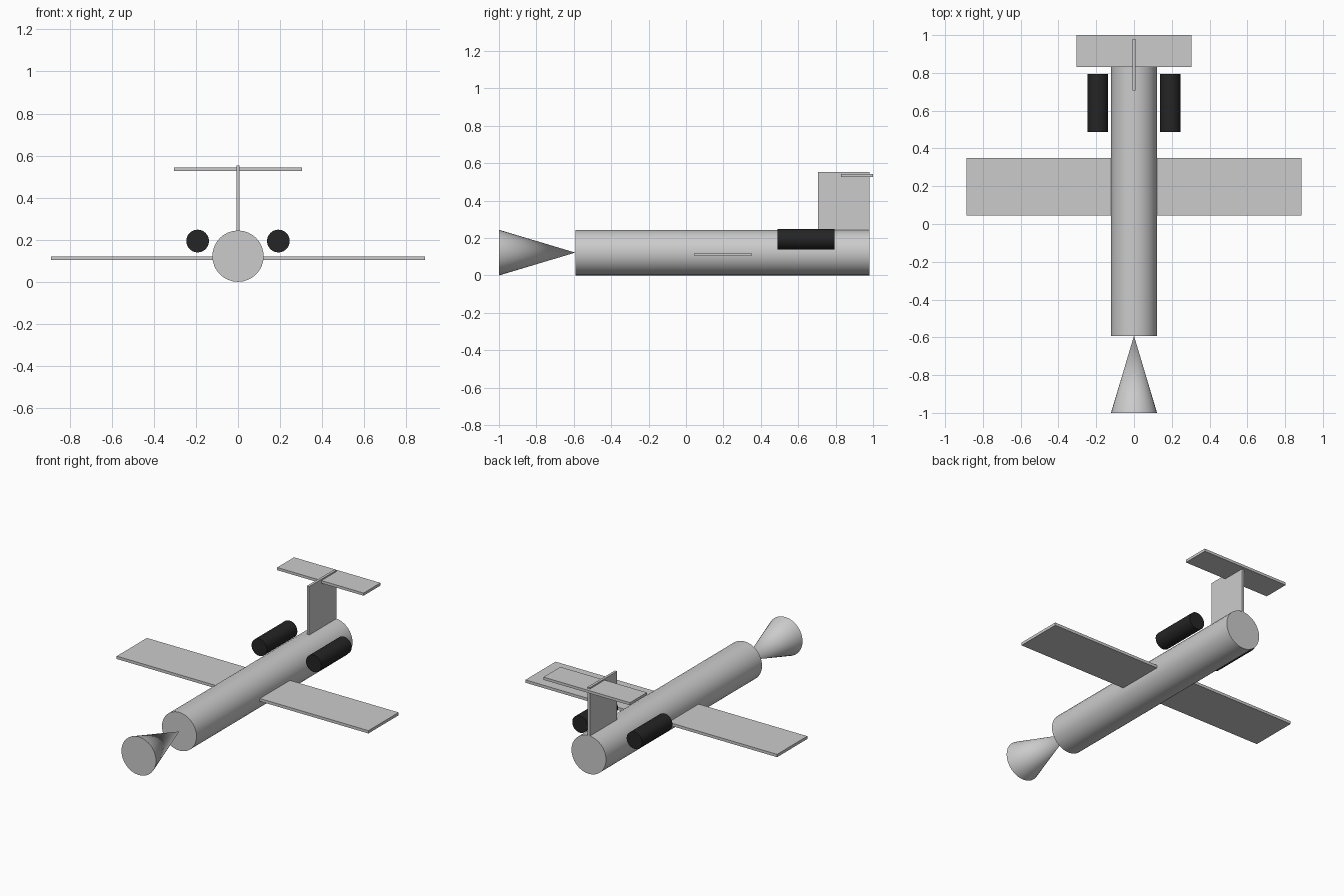
import bpy
import math

cube = bpy.data.objects.get("Cube")
if cube:
    bpy.data.objects.remove(cube, do_unlink=True)


def make_material(name, rgb):
    mat = bpy.data.materials.new(name)
    mat.use_nodes = True
    color = (*rgb, 1.0)
    mat.diffuse_color = color
    mat.node_tree.nodes["Principled BSDF"].inputs["Base Color"].default_value = color
    return mat


GREY = make_material("light_grey", (0.6, 0.6, 0.6))
BLACK = make_material("engine_black", (0.018, 0.018, 0.019))


def finish(name, mat):
    obj = bpy.context.object
    obj.name = name
    obj.data.materials.append(mat)
    return obj


def box(name, low, high, mat):
    """Box spanning two opposite corners."""
    center = [(a + b) / 2 for a, b in zip(low, high)]
    bpy.ops.mesh.primitive_cube_add(size=1, location=center)
    obj = finish(name, mat)
    obj.scale = [b - a for a, b in zip(low, high)]
    bpy.ops.object.transform_apply(location=False, rotation=False, scale=True)
    return obj


def tube(name, x, z, y_front, y_back, r_front, r_back, mat):
    """Round part running front to back; a zero radius makes a point."""
    bpy.ops.mesh.primitive_cone_add(
        vertices=32, radius1=r_front, radius2=r_back, depth=y_back - y_front,
        location=(x, (y_front + y_back) / 2, z), rotation=(-math.pi / 2, 0, 0))
    obj = finish(name, mat)
    bpy.ops.object.shade_smooth_by_angle(angle=math.radians(30))
    return obj


# Body and the nose cone, whose point meets the body
R = 0.122
tube("fuselage", 0, R, -0.592, 0.98, R, R, GREY)
tube("nose_cone", 0, R, -1.0, -0.592, R, 0, GREY)

# Wing passing through the body
box("wing", (-0.888, 0.046, 0.103), (0.888, 0.35, 0.121), GREY)

# T-shaped tail
box("tail_fin", (-0.008, 0.706, 0.2), (0.008, 0.98, 0.552), GREY)
box("tailplane", (-0.305, 0.83, 0.526), (0.305, 1.0, 0.543), GREY)

# Engine pods on both sides
for side, sign in (("left", 1), ("right", -1)):
    tube(side + "_engine", sign * 0.192, 0.194, 0.488, 0.795, 0.054, 0.054, BLACK)
